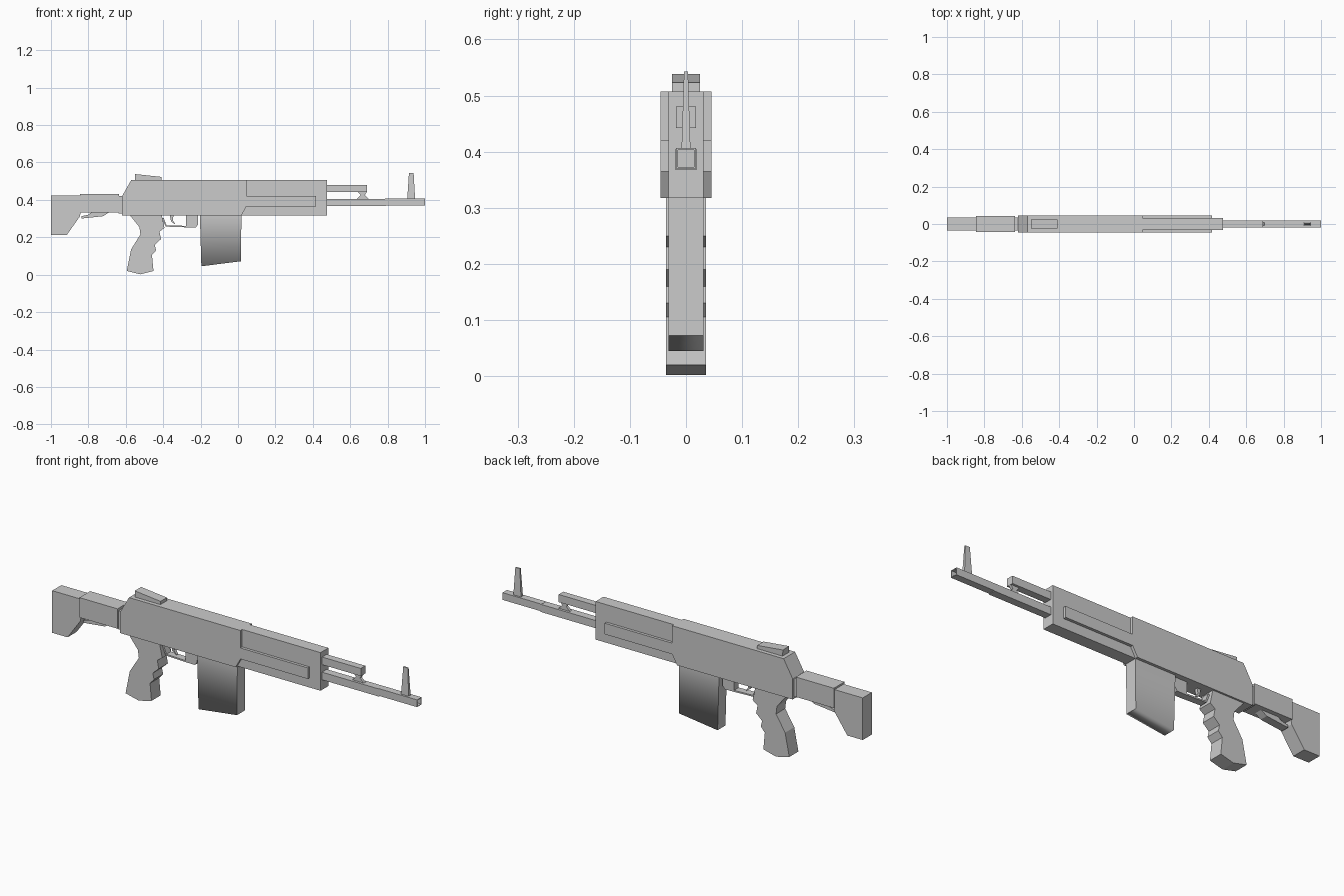
import bpy, bmesh


def prism(name, pts, half, top_half=None):
    """Extrude an (x, z) profile symmetrically across y; optional taper towards the top."""
    z0, z1 = min(p[1] for p in pts), max(p[1] for p in pts)
    bm = bmesh.new()
    sides = []
    for s in (-1, 1):
        row = []
        for x, z in pts:
            t = (z - z0) / (z1 - z0)
            h = half if top_half is None else half + (top_half - half) * t
            row.append(bm.verts.new((x, s * h, z)))
        sides.append(row)
    a, b = sides
    bm.faces.new(a)
    bm.faces.new(b[::-1])
    n = len(pts)
    for i in range(n):
        j = (i + 1) % n
        bm.faces.new((a[i], b[i], b[j], a[j]))
    bmesh.ops.recalc_face_normals(bm, faces=bm.faces)
    me = bpy.data.meshes.new(name)
    bm.to_mesh(me)
    bm.free()
    ob = bpy.data.objects.new(name, me)
    bpy.context.collection.objects.link(ob)
    return ob


def box(name, x0, x1, z0, z1, half):
    return prism(name, [(x0, z0), (x1, z0), (x1, z1), (x0, z1)], half)


# receiver with the raised side rail running over the handguard
prism("receiver", [(-0.62, 0.317), (0.018, 0.317), (0.045, 0.365), (0.417, 0.365),
                   (0.417, 0.42), (0.045, 0.42), (0.045, 0.507), (-0.57, 0.507),
                   (-0.62, 0.42)], 0.045)
box("handguard", 0.0, 0.477, 0.317, 0.507, 0.031)
prism("rear_sight", [(-0.55, 0.505), (-0.41, 0.505), (-0.41, 0.523), (-0.552, 0.538)], 0.025)

# gas tube and its bracket
box("gas_tube", 0.47, 0.69, 0.442, 0.48, 0.018)
prism("tube_bracket", [(0.635, 0.404), (0.7, 0.404), (0.678, 0.425), (0.69, 0.444),
                       (0.64, 0.444), (0.656, 0.425)], 0.007)

# barrel with a hollow muzzle
box("barrel", 0.47, 0.79, 0.367, 0.405, 0.019)
muzzle = box("muzzle", 0.785, 1.0, 0.37, 0.406, 0.0175)
bm = bmesh.new()
bm.from_mesh(muzzle.data)
end = max(bm.faces, key=lambda f: f.calc_center_median().x)
bmesh.ops.inset_individual(bm, faces=[end], thickness=0.004)
ret = bmesh.ops.extrude_discrete_faces(bm, faces=[end])
bmesh.ops.translate(bm, verts=ret["faces"][0].verts, vec=(-0.06, 0, 0))
bm.to_mesh(muzzle.data)
bm.free()
prism("front_sight", [(0.905, 0.404), (0.947, 0.404), (0.939, 0.543), (0.914, 0.543)],
      0.008, 0.0035)

# stock
box("stock_joint", -0.64, -0.61, 0.328, 0.42, 0.036)
box("stock_body", -0.845, -0.635, 0.333, 0.432, 0.042)
prism("butt", [(-1.0, 0.213), (-0.915, 0.213), (-0.845, 0.312), (-0.84, 0.34),
               (-0.84, 0.423), (-1.0, 0.423)], 0.036)
prism("stock_lever", [(-0.838, 0.3), (-0.72, 0.313), (-0.685, 0.336), (-0.78, 0.336),
                      (-0.8, 0.321), (-0.838, 0.312)], 0.02)

# grip with finger notches
prism("grip", [(-0.58, 0.32), (-0.527, 0.254), (-0.522, 0.215), (-0.572, 0.135),
               (-0.595, 0.02), (-0.522, 0.002), (-0.452, 0.02), (-0.46, 0.105),
               (-0.438, 0.13), (-0.445, 0.16), (-0.412, 0.19), (-0.42, 0.23),
               (-0.393, 0.25), (-0.408, 0.32)], 0.036)

# trigger group
prism("trigger_guard", [(-0.405, 0.3), (-0.387, 0.257), (-0.27, 0.253), (-0.225, 0.253),
                        (-0.213, 0.27), (-0.213, 0.32), (-0.278, 0.32), (-0.278, 0.261),
                        (-0.382, 0.264), (-0.398, 0.305)], 0.018)
prism("trigger", [(-0.365, 0.32), (-0.358, 0.285), (-0.335, 0.268), (-0.348, 0.29),
                  (-0.345, 0.32)], 0.008)

# magazine, softly shaded along the lower side edges
mag = prism("magazine", [(-0.204, 0.32), (-0.196, 0.045), (0.016, 0.072), (0.018, 0.32)], 0.031)
bm = bmesh.new()
bm.from_mesh(mag.data)
for f in bm.faces:
    f.smooth = True
for e in bm.edges:
    p, q = (v.co for v in e.verts)
    e.smooth = abs(p.y - q.y) < 1e-4 and max(p.z, q.z) < 0.1
bm.to_mesh(mag.data)
bm.free()
